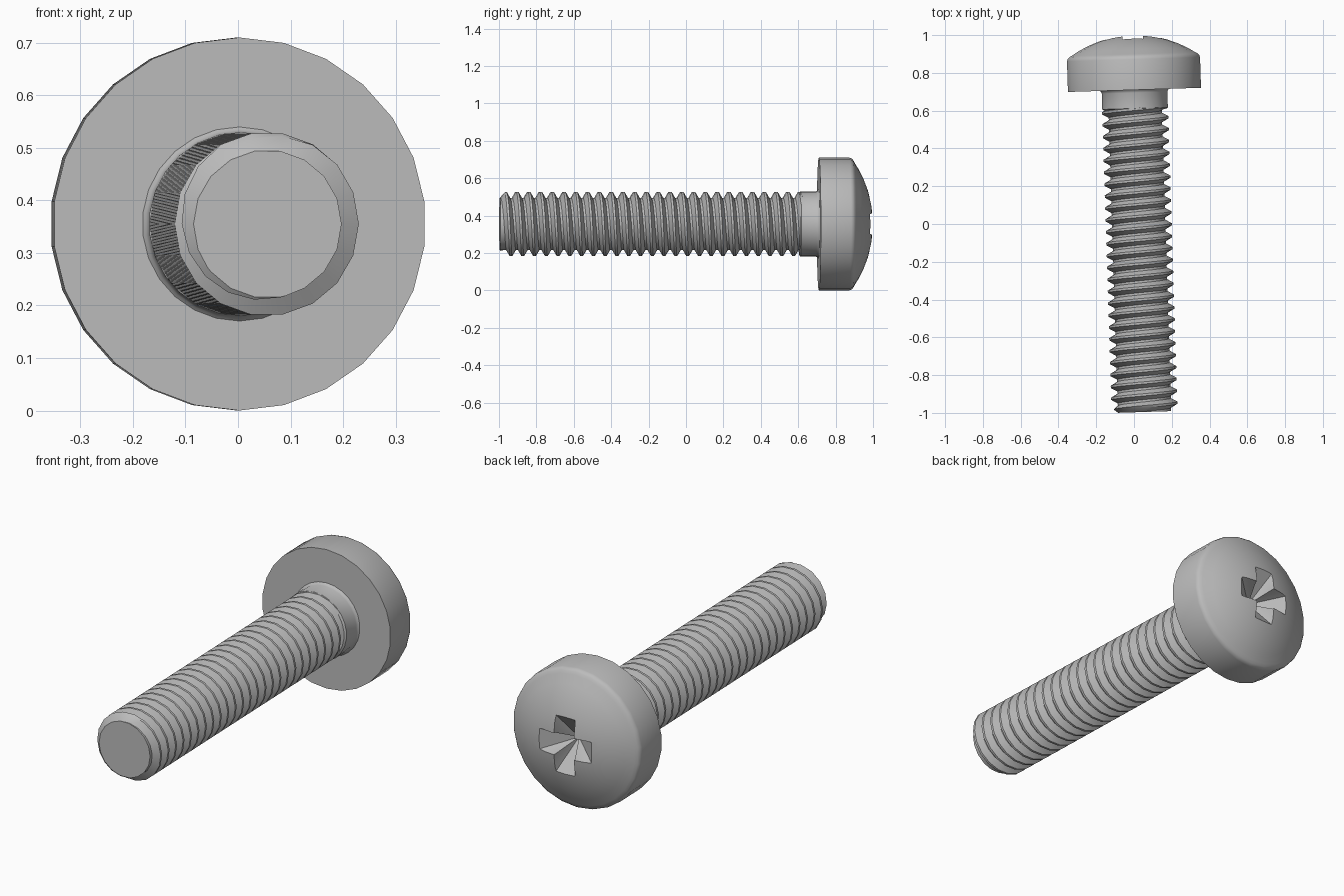
import bpy, bmesh
from math import pi, sin, cos, sqrt, radians
from mathutils import Matrix, Vector

if "Cube" in bpy.data.objects:
    bpy.data.objects.remove(bpy.data.objects["Cube"])

# Local z runs along the screw towards the head; the whole screw lies along y, slightly turned
TILT = 0.0315
PLACE = (Matrix.Translation((0, 0.79, 0.355)) @ Matrix.Rotation(TILT, 4, 'Z')
         @ Matrix.Rotation(-pi / 2, 4, 'X') @ Matrix.Translation((0, 0, -0.79)))

steel = bpy.data.materials.new("grey steel")
steel.use_nodes = True
GREY = (0.5, 0.5, 0.5, 1)
steel.diffuse_color = GREY
steel.node_tree.nodes["Principled BSDF"].inputs["Base Color"].default_value = GREY


def add_object(name, bm):
    bmesh.ops.recalc_face_normals(bm, faces=bm.faces)
    mesh = bpy.data.meshes.new(name)
    bm.to_mesh(mesh)
    bm.free()
    mesh.materials.append(steel)
    obj = bpy.data.objects.new(name, mesh)
    bpy.context.collection.objects.link(obj)
    obj.matrix_world = PLACE
    return obj


def smooth(obj):
    for p in obj.data.polygons:
        p.use_smooth = True
    obj.data.set_sharp_from_angle(angle=radians(30))


def lathe(name, profile, sides):
    """Closed solid from (radius, z) points; zero radius makes a pole."""
    bm = bmesh.new()
    rings = []
    for r, z in profile:
        if r == 0:
            rings.append([bm.verts.new((0, 0, z))] * sides)
        else:
            rings.append([bm.verts.new((r * cos(a), r * sin(a), z))
                          for a in (2 * pi * i / sides - pi / 2 for i in range(sides))])
    for low, high in zip(rings, rings[1:]):
        for i in range(sides):
            j = (i + 1) % sides
            corners = dict.fromkeys((low[i], low[j], high[j], high[i]))
            bm.faces.new(list(corners))
    return add_object(name, bm)


# Domed head
R = 0.594
dome = [(r, 1 - R + sqrt(R * R - r * r)) for r in (0.33, 0.29, 0.24, 0.18, 0.12, 0.06, 0)]
head = lathe("head", [(0, 0.71), (0.355, 0.71), (0.355, 0.872), (0.351, 0.884), (0.343, 0.893)] + dome, 26)

# Cross recess: a cross outline that narrows to a point inside the head
W, L = 0.055, 0.15
outline = []
for k in range(4):
    turn = Matrix.Rotation(k * pi / 2, 3, 'Z')
    outline += [turn @ Vector(p) for p in ((L, -W, 0), (L, W, 0), (W, W, 0))]
bm = bmesh.new()
levels = [[bm.verts.new((p.x * s, p.y * s, z)) for p in outline]
          for s, z in ((0.04, 0.87), (1, 0.985), (1, 1.05))]
bm.faces.new(levels[0])
bm.faces.new(levels[-1])
for low, high in zip(levels, levels[1:]):
    for i in range(len(outline)):
        j = (i + 1) % len(outline)
        bm.faces.new((low[i], low[j], high[j], high[i]))
cutter = add_object("recess_cutter", bm)
cutter.hide_render = True

mod = head.modifiers.new("recess", 'BOOLEAN')
mod.operation = 'DIFFERENCE'
mod.solver = 'EXACT'
mod.object = cutter
bpy.context.view_layer.update()
cut_mesh = bpy.data.meshes.new_from_object(head.evaluated_get(bpy.context.evaluated_depsgraph_get()))
head.modifiers.clear()
head.data = cut_mesh
bpy.data.objects.remove(cutter)
smooth(head)

# Plain neck with a small fillet under the head
smooth(lathe("neck", [(0, 0.605), (0.166, 0.605), (0.175, 0.612), (0.175, 0.695),
                      (0.179, 0.705), (0.187, 0.712), (0, 0.712)], 26))

# Threaded shaft: one right-handed helical sheet, trimmed at both ends
PITCH, SIDES, TIP, TOP = 0.063, 18, -0.996, 0.62
CREST, ROOT = 0.175, 0.141
tooth = [(CREST, -0.006), (CREST, 0.006), (ROOT, 0.0255), (ROOT, 0.0375)]
turns = 29
start = -0.968 + PITCH / 4 - 2 * PITCH
bm = bmesh.new()
grid = []
for t in range(turns):
    for r, dz in tooth:
        grid.append([bm.verts.new((r * cos(2 * pi * i / SIDES), r * sin(2 * pi * i / SIDES),
                                   start + PITCH * (t + i / SIDES) + dz)) for i in range(SIDES)])
n = len(tooth)
for k in range(len(grid) - n - 1):
    for i in range(SIDES):
        if i < SIDES - 1:
            right = grid[k][i + 1], grid[k + 1][i + 1]
        else:
            right = grid[k + n][0], grid[k + n + 1][0]
        bm.faces.new((grid[k][i], right[0], right[1], grid[k + 1][i]))
for z, d in ((TIP, -1), (TOP, 1)):
    cut = bmesh.ops.bisect_plane(bm, geom=bm.verts[:] + bm.edges[:] + bm.faces[:],
                                 plane_co=(0, 0, z), plane_no=(0, 0, d), clear_outer=True)
    rim = [e for e in cut["geom_cut"] if isinstance(e, bmesh.types.BMEdge)]
    bmesh.ops.contextual_create(bm, geom=rim)
# Chamfer the tip
for v in bm.verts:
    limit = ROOT + 1.2 * (v.co.z - TIP)
    r = v.co.xy.length
    if r > limit:
        v.co.x *= limit / r
        v.co.y *= limit / r
smooth(add_object("threaded_shaft", bm))
